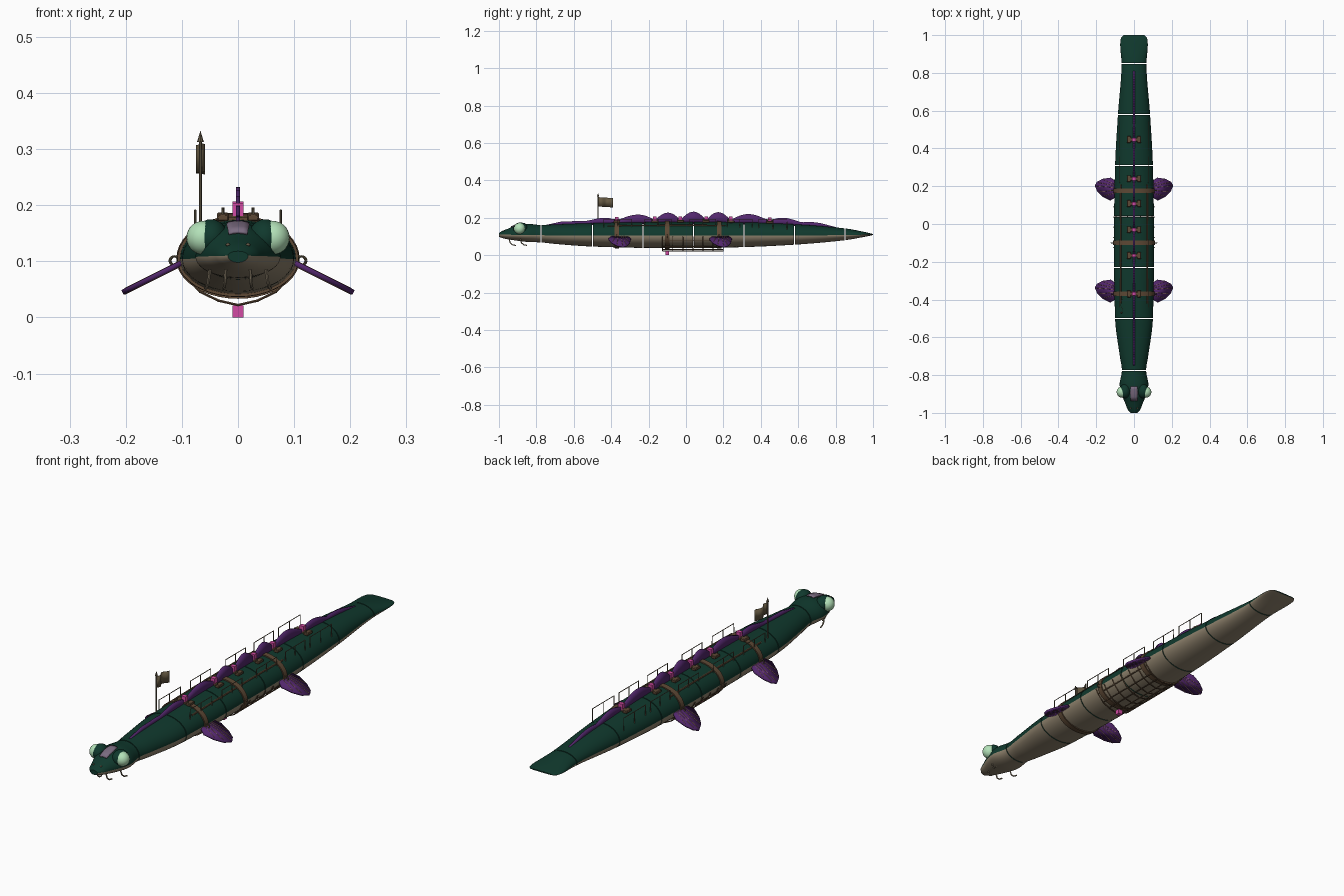
import bpy, bmesh, math
from mathutils import Vector

cube = bpy.data.objects.get("Cube")
if cube:
    bpy.data.objects.remove(cube, do_unlink=True)


def material(name, r, g, b):
    m = bpy.data.materials.new(name)
    m.use_nodes = True
    m.diffuse_color = (r, g, b, 1)
    bsdf = next(n for n in m.node_tree.nodes if n.type == 'BSDF_PRINCIPLED')
    bsdf.inputs["Base Color"].default_value = (r, g, b, 1)
    return m


GREEN = material("dark green skin", .005, .04, .026)
BEIGE = material("belly beige", .27, .22, .15)
LEATHER = material("brown leather", .11, .065, .035)
PURPLE = material("purple fin", .085, .02, .15)
PINK = material("pink block", .65, .07, .37)
EYE = material("pale green eye", .45, .75, .48)
PATCH = material("grey violet patch", .2, .15, .22)
METAL = material("dull metal", .13, .105, .065)
CLOTH = material("flag cloth", .13, .1, .055)
RIB = material("tan fin rib", .35, .2, .13)


def finish(name, bm, *mats, angle=40):
    bmesh.ops.recalc_face_normals(bm, faces=bm.faces)
    me = bpy.data.meshes.new(name)
    bm.to_mesh(me)
    bm.free()
    for m in mats:
        me.materials.append(m)
    me.shade_smooth()
    me.set_sharp_from_angle(angle=math.radians(angle))
    ob = bpy.data.objects.new(name, me)
    bpy.context.collection.objects.link(ob)
    return ob


# Body stations: y, half width, top z, bottom z
STATIONS = [(-1, .018, .118, .098), (-.985, .032, .128, .092), (-.95, .046, .142, .084),
            (-.9, .066, .162, .077), (-.85, .076, .168, .071), (-.775, .064, .161, .068),
            (-.7, .075, .164, .06), (-.5, .1, .171, .046), (-.23, .105, .176, .039),
            (.04, .105, .177, .038), (.31, .1, .175, .043), (.58, .085, .165, .056),
            (.85, .066, .143, .08), (.95, .073, .125, .097), (.985, .069, .117, .104),
            (1, .055, .113, .108)]


def station(y):
    """Smoothly interpolated half width, top and bottom at y."""
    S = STATIONS
    i = max(k for k in range(len(S) - 1) if S[k][0] <= y or k == 0)
    a, b = S[i], S[i + 1]
    h = b[0] - a[0]
    t = min(max((y - a[0]) / h, 0), 1)

    def slope(k, c):
        if k in (0, len(S) - 1):
            return (b[c] - a[c]) / h
        l = (S[k][c] - S[k - 1][c]) / (S[k][0] - S[k - 1][0])
        r = (S[k + 1][c] - S[k][c]) / (S[k + 1][0] - S[k][0])
        return 0 if l * r <= 0 else 2 * l * r / (l + r)
    return [a[c] * (1 - t) ** 2 * (1 + 2 * t) + b[c] * t * t * (3 - 2 * t)
            + h * t * (1 - t) * ((1 - t) * slope(i, c) - t * slope(i + 1, c)) for c in (1, 2, 3)]


def middle(y):
    return .104 + .006 * max(0, abs(y) - .6) / .4


def surface(x, y):
    w, top, _ = station(y)
    return middle(y) + (top - middle(y)) * math.sqrt(max(0, 1 - (x / w) ** 2))


def loft(name, ys, grow, *mats, sides=40):
    bm = bmesh.new()
    rings = []
    for y in ys:
        w, top, low = station(y)
        m = middle(y)
        ring = []
        for k in range(sides):
            a = math.tau * k / sides
            h = (top - m if math.sin(a) > 0 else m - low) + grow
            ring.append(bm.verts.new(((w + grow) * math.cos(a), y, m + h * math.sin(a))))
        rings.append(ring)
    for r, s in zip(rings, rings[1:]):
        for k in range(sides):
            f = bm.faces.new((r[k], r[k - 1], s[k - 1], s[k]))
            if len(mats) > 1 and 0 < k <= sides // 2:
                f.material_index = 0
            elif len(mats) > 1:
                f.material_index = 1
    bm.faces.new(rings[0])
    bm.faces.new(rings[-1])
    return finish(name, bm, *mats)


def tubes(name, paths, radius, mat):
    cu = bpy.data.curves.new(name, 'CURVE')
    cu.dimensions = '3D'
    cu.bevel_depth = radius
    cu.bevel_resolution = 1
    cu.use_fill_caps = True
    for path in paths:
        sp = cu.splines.new('POLY')
        sp.points.add(len(path) - 1)
        for p, co in zip(sp.points, path):
            p.co = (*co, 1)
    tmp = bpy.data.objects.new(name + " guide", cu)
    bm = bmesh.new()
    me = tmp.to_mesh()
    bm.from_mesh(me)
    tmp.to_mesh_clear()
    bpy.data.objects.remove(tmp)
    return finish(name, bm, mat)


def box(bm, centre, size):
    vs = bmesh.ops.create_cube(bm, size=1)["verts"]
    bmesh.ops.scale(bm, verts=vs, vec=size)
    bmesh.ops.translate(bm, verts=vs, vec=centre)


def ball(name, centre, size, mat):
    bm = bmesh.new()
    bmesh.ops.create_uvsphere(bm, u_segments=24, v_segments=14, radius=1)
    bmesh.ops.scale(bm, verts=bm.verts, vec=size)
    bmesh.ops.translate(bm, verts=bm.verts, vec=centre)
    return finish(name, bm, mat)


def sheet(name, columns, mat, thick):
    """Surface from columns of points, thickened."""
    bm = bmesh.new()
    grid = [[bm.verts.new(p) for p in c] for c in columns]
    for c, d in zip(grid, grid[1:]):
        for j in range(len(c) - 1):
            bm.faces.new((c[j], d[j], d[j + 1], c[j + 1]))
    ob = finish(name, bm, mat)
    mod = ob.modifiers.new("thickness", 'SOLIDIFY')
    mod.thickness = thick
    mod.offset = 0
    return ob


# Skin segments separated by narrow seams
seams = [-1, -.775, -.5, -.23, .04, .31, .58, .85, 1]
for a, b in zip(seams, seams[1:]):
    lo, hi = a + .002 * (a > -1), b - .002 * (b < 1)
    loft("body_segment", [lo + (hi - lo) * k / 14 for k in range(15)], 0, GREEN, BEIGE)

# Head: eyes, sockets, crown patch, nostrils and chin barbels
for s in (-1, 1):
    ball("eye", (s * .062, -.89, .142), (.03, .03, .03), EYE)
    ball("eye_socket", (s * .048, -.885, .142), (.03, .038, .033), GREEN)
    ball("nostril", (s * .018, -.975, surface(.018, -.975)), (.004, .005, .003), METAL)
sheet("crown_patch", [[(x * (.02 - .08 * abs(y + .895)), y, surface(x * .02, y) + .003)
                       for x in (-1, -.5, 0, .5, 1)]
                      for y in (-.935, -.915, -.895, -.875, -.86)], PATCH, .005)
tubes("chin_barbels", [[(s * x, y, .085), (s * x * 1.05, y + .005, .066),
                        (s * x * 1.1, y + .018, .055), (s * x * 1.15, y + .035, .052)]
                       for s in (-1, 1) for x, y in ((.022, -.945), (.05, -.885))], .003, BEIGE)

# Scalloped crest, dipping at every seat
seats = [-.37, -.167, -.03, .108, .24, .447]
dips = [-.75, -.54] + seats + [.62, .81]


def crest_height(y):
    for a, b in zip(dips, dips[1:]):
        if a <= y <= b:
            peak = .056 * max(.25, 1 - (abs(y - .07) / .8) ** 1.5)
            ends = min(1, (y + .75) / .08, (.81 - y) / .08)
            return max(0, ends) * (.012 + (peak - .012) * math.sin(math.pi * (y - a) / (b - a)))
    return 0


sheet("back_crest", [[(0, y, surface(0, y) + h) for h in (-.01, crest_height(y))]
                     for y in (-.75 + 1.56 * k / 120 for k in range(121))], PURPLE, .008)

# Paired side fins with ribs
OUTLINE = [(.09, .04), (.125, .062), (.165, .056), (.195, .04), (.206, .02),
           (.192, -.012), (.165, -.038), (.125, -.058), (.09, -.035)]


def fin_point(s, yc, x, dy, lift=0):
    return (s * x, yc + dy, .1 - .5 * (x - .095) + lift)


for yc in (-.357, .183):
    for s in (-1, 1):
        bm = bmesh.new()
        bm.faces.new([bm.verts.new(fin_point(s, yc, x, d)) for x, d in OUTLINE])
        fin = finish("side_fin", bm, PURPLE)
        mod = fin.modifiers.new("thickness", 'SOLIDIFY')
        mod.thickness = .009
        mod.offset = 0
        tubes("fin_ribs", [[fin_point(s, yc, .1, d * .5, z), fin_point(s, yc, x * .98, d * .93, z)]
                           for x, d in OUTLINE[2:7] for z in (-.005, .005)], .0012, RIB)

# Girth straps, lengthwise straps and tie rings
girths = (-.37, -.1, .177)
for y in girths:
    loft("girth_strap", [y - .012, y + .012], .005, LEATHER)
    for s in (-1, 1):
        w = station(y)[0]
        tubes("tie_ring", [[(s * (w + .009) + .008 * math.cos(a), y, .101 + .008 * math.sin(a))
                            for a in (math.tau * k / 12 for k in range(13))]], .0022, METAL)
for x in (-.07, .07):
    tubes("long_strap", [[(x, y, surface(x, y) + .001)
                          for y in (-.42 + .063 * k for k in range(11))]], .004, LEATHER)

# Seats astride the crest, with blocks and grab handles
for y in seats:
    z = surface(0, y)
    bm = bmesh.new()
    box(bm, (0, y, z + .003), (.06, .018, .012))
    for s in (-1, 1):
        box(bm, (s * .027, y, z + .004), (.02, .036, .012))
    bmesh.ops.bevel(bm, geom=bm.edges[:], offset=.002, segments=1, affect='EDGES')
    finish("seat", bm, LEATHER)
    bm = bmesh.new()
    box(bm, (0, y, z + .017), (.02, .018, .026))
    finish("seat_block", bm, PINK)
    tubes("seat_handles", [[(s * .027, y - .014, z), (s * .027, y - .014, z + .019)]
                           for s in (-1, 1)], .0025, METAL)

# Hand rails along both flanks of the back
rails = [(-.44, -.29), (-.22, -.08), (.02, .16), (.22, .355), (.39, .54)]
for s in (-1, 1):
    paths = []
    for a, b in rails:
        base = surface(.076, (a + b) / 2) - .006
        paths.append([(s * .076, a, base), (s * .076, a, .191),
                      (s * .076, b, .191), (s * .076, b, base)])
        paths.append([(s * .076, (a + b) / 2, base), (s * .076, (a + b) / 2, .191)])
    tubes("hand_rail", paths, .002, METAL)

# Cargo cage slung under the belly, with its block
half = [(.108, .098), (.096, .077), (.068, .046), (.035, .03), (0, .022)]
hoop = half + [(-x, z) for x, z in half[-2::-1]]
ys = [-.125 + .054 * k for k in range(7)]
tubes("cage_hoops", [[(x, y, z) for x, z in hoop] for y in ys], .0025, LEATHER)
tubes("cage_bars", [[(x, ys[0], z), (x, ys[-1], z)] for x, z in hoop[1:-1]], .0025, LEATHER)
bm = bmesh.new()
box(bm, (0, -.1, .0105), (.02, .02, .021))
finish("cage_block", bm, PINK)

# Flag and pole
fx, fy = -.067, -.47
tubes("flag_pole", [[(fx, fy, .14), (fx, fy, .315)]], .0028, METAL)
bm = bmesh.new()
bmesh.ops.create_cone(bm, cap_ends=True, segments=8, radius1=.006, radius2=0, depth=.02)
bmesh.ops.translate(bm, verts=bm.verts, vec=Vector((fx, fy, .323)))
finish("pole_tip", bm, METAL)
sheet("flag", [[(fx + .007 * math.sin(k * .8), fy + .008 * k, z - .0005 * k) for z in (.26, .31)]
               for k in range(11)], CLOTH, .002)
